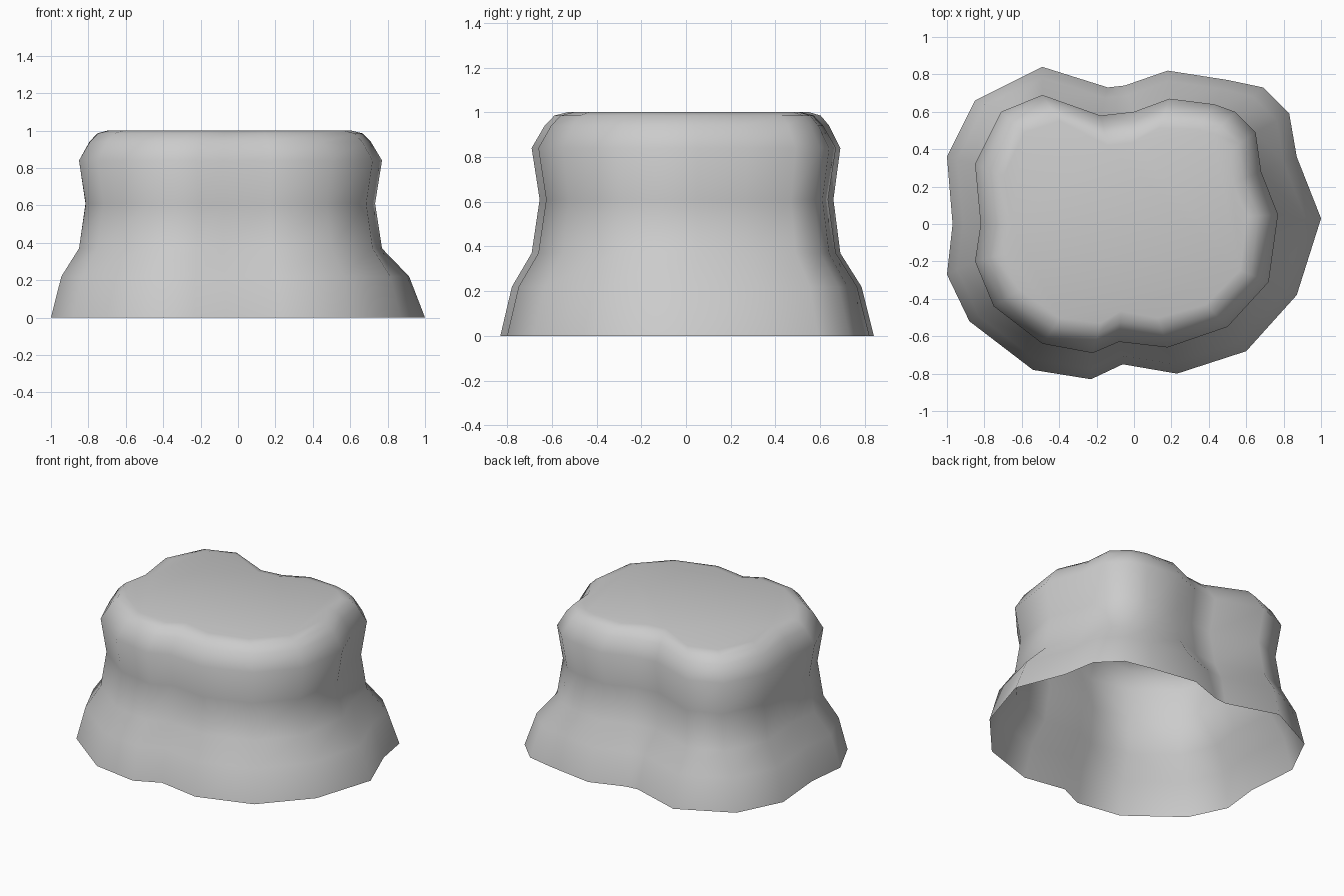
import bpy
import bmesh
import math
from mathutils import Vector

default_cube = bpy.data.objects.get("Cube")
if default_cube:
    bpy.data.objects.remove(default_cube, do_unlink=True)

# Matching outlines in hundredths: flared foot and upper rim
FOOT = [(100, 3), (87, 36), (83, 59), (69, 73), (50, 77), (18, 82), (-5, 74),
        (-14, 73), (-49, 84), (-85, 66), (-100, 36), (-97, 0), (-100, -27),
        (-88, -52), (-54, -78), (-23, -83), (-6, -75), (23, -80), (60, -68),
        (87, -38)]
RIM = [(77, 5), (68, 28), (65, 49), (54, 60), (43, 64), (19, 67), (0, 60),
       (-18, 58), (-49, 69), (-71, 60), (-85, 32), (-82, 0), (-85, -20),
       (-75, -44), (-49, -64), (-22, -69), (-8, -63), (18, -66), (50, -55),
       (72, -31)]
CENTRE = Vector((-0.04, 0))

# Side profile: height, blend from foot to rim, inward offset
PROFILE = [(0, 0, 0), (.22, .37, 0), (.37, 1, 0), (.61, 1, .037),
           (.84, 1, 0), (.94, 1, .06), (.985, 1, .105), (1, 1, .165)]


def outline_ring(bm, height, blend, inset):
    """Add one ring of vertices at the given height."""
    ring = []
    for foot, rim in zip(FOOT, RIM):
        point = (Vector(foot) / 100).lerp(Vector(rim) / 100, blend)
        spoke = point - CENTRE
        point = CENTRE + spoke * (1 - inset / spoke.length)
        ring.append(bm.verts.new((point.x, point.y, height)))
    return ring


def flat_material(name, colour):
    material = bpy.data.materials.new(name)
    material.use_nodes = True
    material.diffuse_color = colour
    shader = next(n for n in material.node_tree.nodes
                  if n.type == 'BSDF_PRINCIPLED')
    shader.inputs["Base Color"].default_value = colour
    return material


# Open-bottomed shell lofted through the rings, closed by a flat top
bm = bmesh.new()
rings = [outline_ring(bm, *level) for level in PROFILE]
for lower, upper in zip(rings, rings[1:]):
    for i in range(len(lower)):
        j = (i + 1) % len(lower)
        bm.faces.new((lower[i], lower[j], upper[j], upper[i]))
bm.faces.new(rings[-1])

mesh = bpy.data.meshes.new("rock_mound")
bm.to_mesh(mesh)
bm.free()
mound = bpy.data.objects.new("rock_mound", mesh)
bpy.context.collection.objects.link(mound)
mesh.materials.append(flat_material("stone_grey", (.6, .6, .6, 1)))

# Smooth shading over the whole shell
bpy.context.view_layer.objects.active = mound
mound.select_set(True)
bpy.ops.object.shade_smooth_by_angle(angle=math.radians(60))
